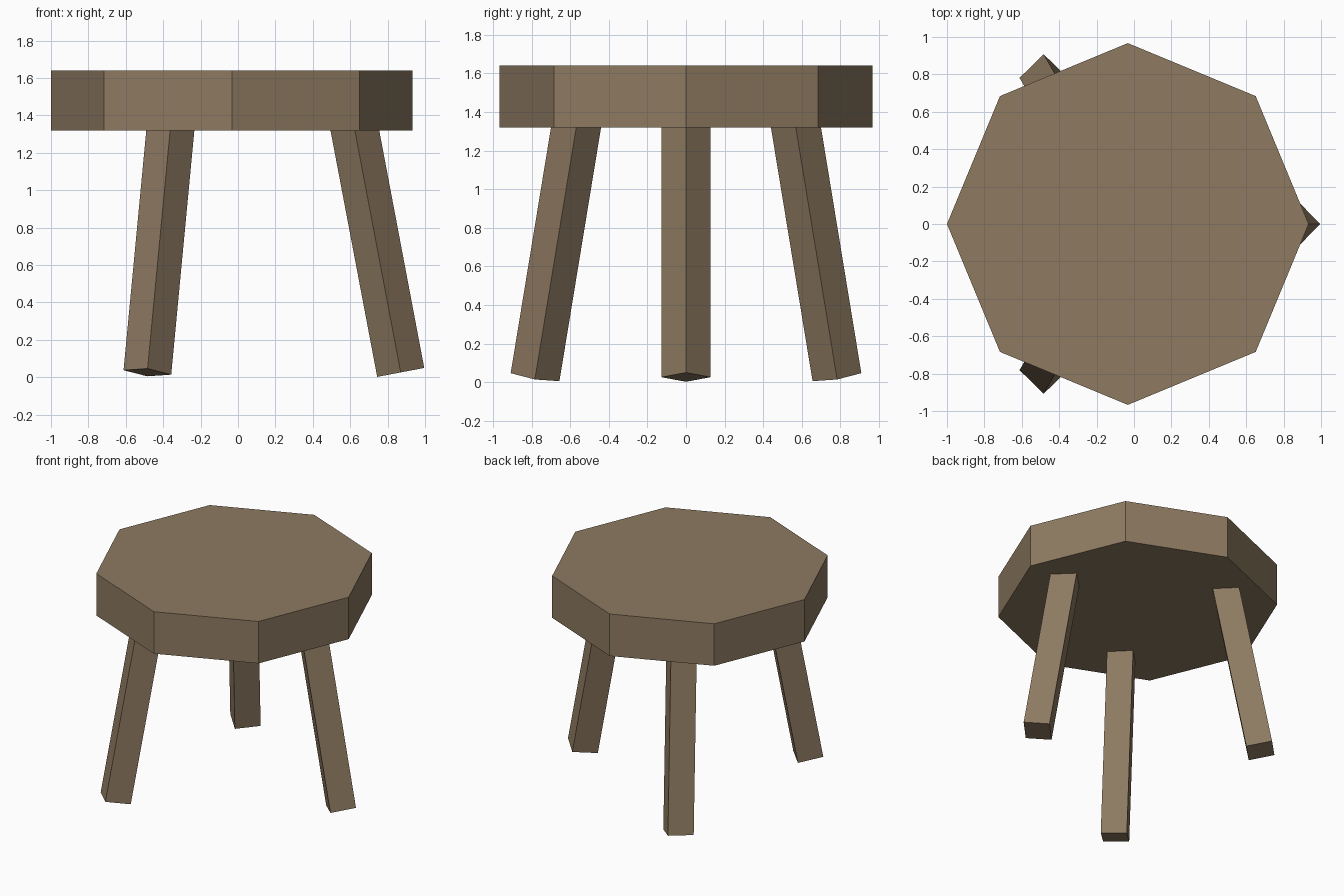
import bpy
from math import radians, cos, sin
from mathutils import Vector

if "Cube" in bpy.data.objects:
    bpy.data.objects.remove(bpy.data.objects["Cube"])

CX = -0.033  # the seat axis sits slightly left of the bounding-box centre

wood = bpy.data.materials.new("wood")
wood.diffuse_color = (0.27, 0.195, 0.12, 1)
wood.use_nodes = True
wood.node_tree.nodes["Principled BSDF"].inputs["Base Color"].default_value = wood.diffuse_color


def prism(name, sides, radius, bottom, top):
    """Flat-sided prism between two points, with a corner towards +x."""
    axis = top - bottom
    bpy.ops.mesh.primitive_cylinder_add(
        vertices=sides, radius=radius, depth=axis.length,
        location=(bottom + top) / 2,
        rotation=Vector((0, 0, 1)).rotation_difference(axis).to_euler())
    obj = bpy.context.object
    obj.name = name
    obj.data.materials.append(wood)
    return obj


# Octagonal seat
prism("seat", 8, 0.967, Vector((CX, 0, 1.32)), Vector((CX, 0, 1.64)))

# Three splayed square legs, let into the underside of the seat
foot_z, top_z, slope = 0.026, 1.42, 0.1895
for name, deg in (("right_leg", 0), ("back_left_leg", 120), ("front_left_leg", 240)):
    out = Vector((cos(radians(deg)), sin(radians(deg)), 0))
    foot = Vector((CX, 0, foot_z)) + out * 0.903
    top = foot + Vector((0, 0, top_z - foot_z)) - out * slope * (top_z - foot_z)
    prism(name, 4, 0.128, foot, top)
